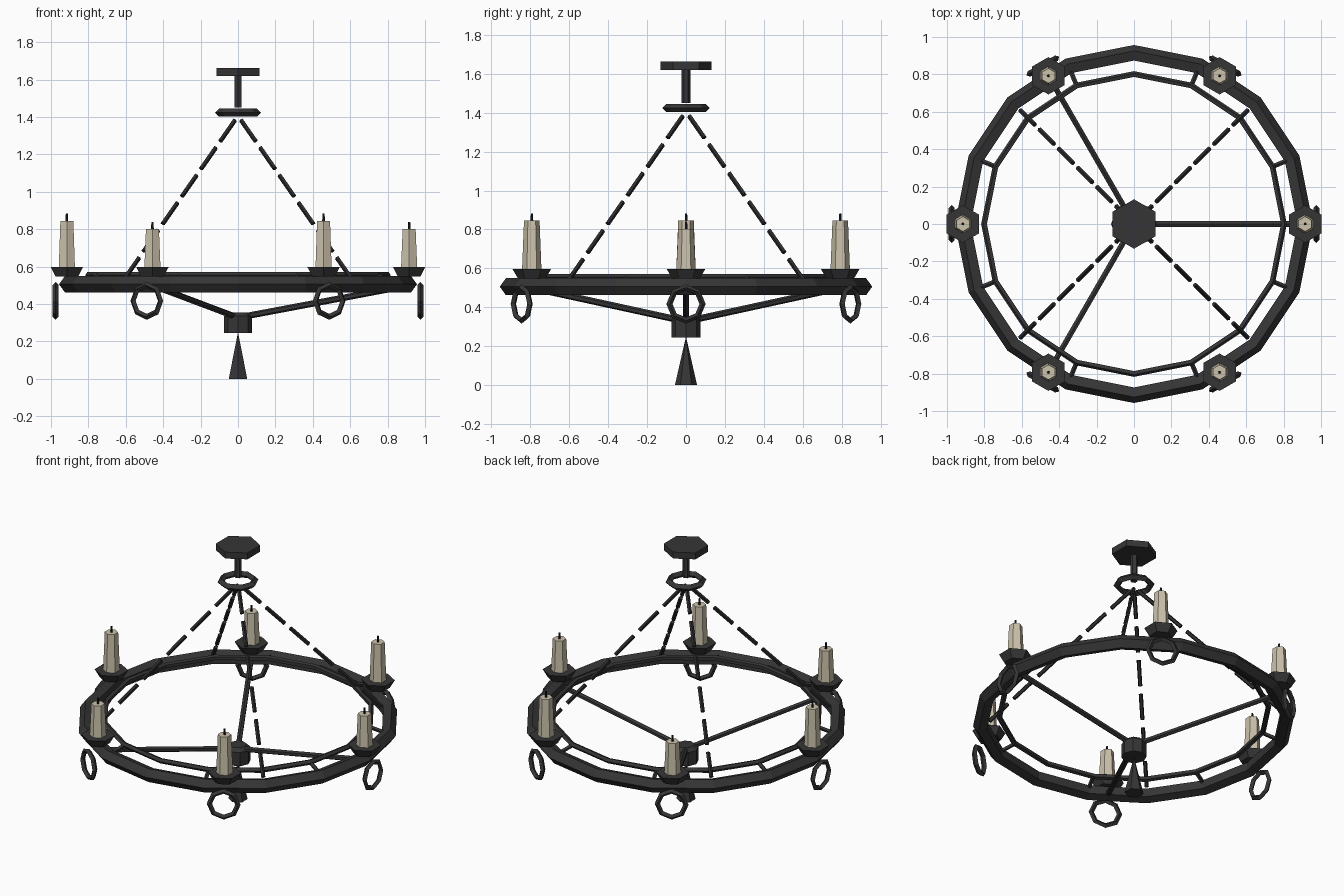
import bpy
from math import sin, cos, pi, radians
from mathutils import Vector, Matrix

if "Cube" in bpy.data.objects:
    bpy.data.objects.remove(bpy.data.objects["Cube"])


def material(name, rgb):
    m = bpy.data.materials.new(name)
    m.diffuse_color = (*rgb, 1)
    m.use_nodes = True
    m.node_tree.nodes["Principled BSDF"].inputs["Base Color"].default_value = m.diffuse_color
    return m


IRON = material("wrought iron", (0.036, 0.036, 0.037))
CHAIN = material("dark chain iron", (0.024, 0.024, 0.025))
WAX = material("ivory wax", (0.60, 0.54, 0.41))
WICK = material("black wick", (0.012, 0.011, 0.010))


def finish(name, mat):
    o = bpy.context.object
    o.name = name
    o.data.materials.append(mat)
    return o


def cone(name, x, y, z0, z1, r0, r1, mat, sides=6):
    """Upright faceted cone or cylinder between two heights."""
    bpy.ops.mesh.primitive_cone_add(vertices=sides, radius1=r0, radius2=r1,
                                    depth=z1 - z0, location=(x, y, (z0 + z1) / 2))
    return finish(name, mat)


def rod(name, a, b, r, mat, sides=6):
    """Faceted bar between two points."""
    a, b = Vector(a), Vector(b)
    bpy.ops.mesh.primitive_cylinder_add(vertices=sides, radius=r, depth=(b - a).length,
                                        location=(a + b) / 2)
    o = finish(name, mat)
    o.rotation_euler = (b - a).to_track_quat('Z', 'Y').to_euler()
    return o


def ring(name, loc, major, minor, n, m, mat, rot=(0, 0, 0)):
    bpy.ops.mesh.primitive_torus_add(major_radius=major, minor_radius=minor, major_segments=n,
                                     minor_segments=m, location=loc, rotation=rot)
    return finish(name, mat)


def polar(r, deg, z):
    a = radians(deg)
    return Vector((r * cos(a), r * sin(a), z))


# Ceiling mount
cone("ceiling_plate", 0, 0, 1.62, 1.662, 0.132, 0.132, IRON)
cone("ceiling_stem", 0, 0, 1.45, 1.62, 0.022, 0.022, IRON)
ring("chain_collar", (0, 0, 1.424), 0.102, 0.021, 8, 4, IRON)

# Main hoop and thinner inner hoop
ring("main_hoop", (0, 0, 0.506), 0.911, 0.046, 16, 5, IRON)
ring("inner_hoop", (0, 0, 0.555), 0.80, 0.017, 16, 5, IRON)
for i in range(8):
    a = 22.5 + 45 * i
    rod("hoop_bridge", polar(0.80, a, 0.55), polar(0.90, a, 0.52), 0.013, IRON, 5)

# Candles on flared cups, each with a hanging ring outside the hoop
for i in range(6):
    a = 60 * i
    x, y, _ = polar(0.915, a, 0)
    top = 0.845 if i % 2 else 0.802
    cone("candle_cup", x, y, 0.547, 0.598, 0.07, 0.1, IRON)
    cone("candle", x, y, 0.59, top, 0.05, 0.04, WAX)
    cone("wick", x, y, top - 0.005, top + 0.038, 0.008, 0.006, WICK, 5)
    ring("hanging_ring", polar(0.975, a, 0.417), 0.085, 0.016, 8, 4, IRON,
         (0, pi / 2, radians(a)))

# Central hub, spike and three support arms
cone("hub", 0, 0, 0.246, 0.335, 0.075, 0.075, IRON, 8)
cone("hub_cap", 0, 0, 0.335, 0.356, 0.075, 0.052, IRON, 8)
cone("hub_spike", 0, 0, 0, 0.25, 0.057, 0.0, IRON)
for i in range(3):
    rod("support_arm", polar(0.03, 120 * i, 0.333), polar(0.89, 120 * i, 0.495), 0.017, IRON)

# Four suspension chains, made of separate long links
LINKS = 6
for c in range(4):
    a, b = Vector((0, 0, 1.408)), polar(0.87, 45 + 90 * c, 0.525)
    for k in range(LINKS):
        rod("chain_link", a.lerp(b, (k + 0.17) / LINKS), a.lerp(b, (k + 0.93) / LINKS),
            0.013, CHAIN, 5)
